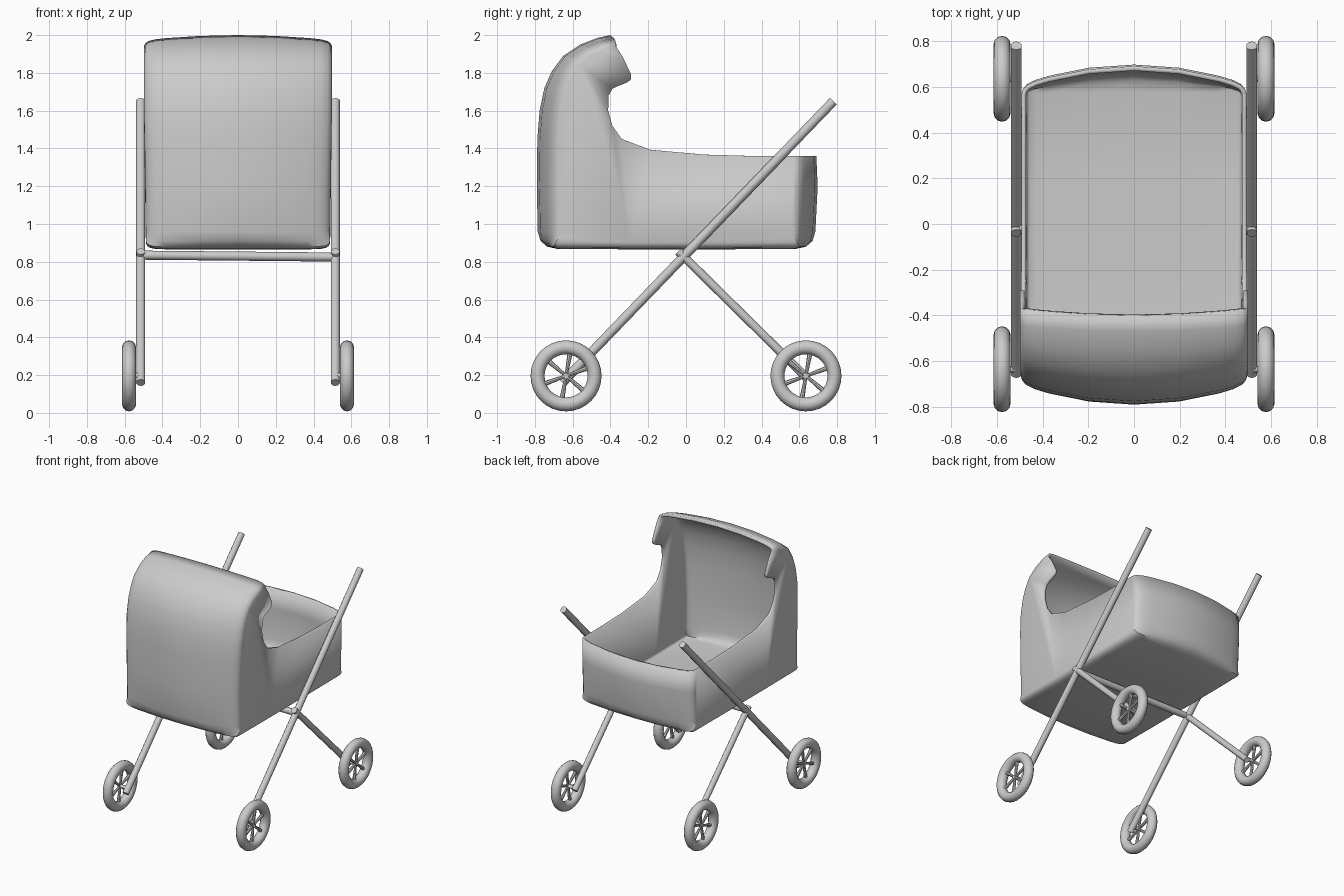
import bpy, bmesh, math
from mathutils import Vector

if "Cube" in bpy.data.objects:
    bpy.data.objects.remove(bpy.data.objects["Cube"])


def finish(name, bm, angle=40):
    me = bpy.data.meshes.new(name)
    bm.to_mesh(me)
    bm.free()
    ob = bpy.data.objects.new(name, me)
    bpy.context.collection.objects.link(ob)
    bpy.ops.object.select_all(action='DESELECT')
    ob.select_set(True)
    bpy.context.view_layer.objects.active = ob
    bpy.ops.object.shade_smooth_by_angle(angle=math.radians(angle))
    return ob


def tube(name, a, b, r, sides=10, r2=None):
    a, b = Vector(a), Vector(b)
    d = b - a
    bm = bmesh.new()
    bmesh.ops.create_cone(bm, cap_ends=True, segments=sides, radius1=r,
                          radius2=r if r2 is None else r2, depth=d.length)
    ob = finish(name, bm)
    ob.rotation_mode = 'QUATERNION'
    ob.rotation_quaternion = d.to_track_quat('Z', 'Y')
    ob.location = (a + b) / 2
    return ob


# Carrycot shell: centre-line profile (y, z) from hood rim, down the front, along the floor, up the foot
profile = [(-.40, 2.0), (-.47, 1.985), (-.56, 1.95), (-.65, 1.89), (-.71, 1.81), (-.75, 1.72),
           (-.775, 1.6), (-.787, 1.45), (-.79, 1.2), (-.785, .96), (-.77, .91), (-.735, .88), (-.68, .868),
           (-.3, .866), (.2, .866), (.58, .868), (.635, .88), (.67, .91), (.685, .96),
           (.697, 1.2), (.69, 1.36)]
# Side opening edge from foot back up to hood rim
opening = [(.35, 1.36), (.1, 1.367), (-.19, 1.393), (-.34, 1.45), (-.39, 1.52), (-.412, 1.6),
           (-.41, 1.68), (-.39, 1.715), (-.36, 1.73), (-.31, 1.75), (-.292, 1.765), (-.29, 1.79),
           (-.335, 1.885)]
half = [(.2, 0), (.38, 0), (.44, .002), (.475, .012), (.492, .032), (.498, .06)]  # x, corner inset
columns = [(-x, i) for x, i in reversed(half)] + [(0, 0)] + half


def taper(x, z):
    return x * (.98 + .02 * min(1, max(0, (z - 1.2) / .4)))


bm = bmesh.new()
grid = []
for k, (y, z) in enumerate(profile):
    p = Vector(profile[max(k - 1, 0)])
    q = Vector(profile[min(k + 1, len(profile) - 1)])
    t = (q - p).normalized()
    n = Vector((-t.y, t.x))            # points into the shell
    if k == 0:
        n = Vector((.4, -.92))
    if k == len(profile) - 1:
        n = Vector((-1, 0))
    row = []
    for x, inset in columns:
        bow = (x / .5) ** 2
        dy = n.x * inset * .6 + n.x * .085 * bow
        dz = n.y * inset * .6 + min(n.y, 0) * .03 * bow
        if k == 0:
            dy = .03 * bow
        row.append(bm.verts.new((taper(x, z + dz), y + dy, z + dz)))
    grid.append(row)
for r0, r1 in zip(grid, grid[1:]):
    for i in range(len(columns) - 1):
        bm.faces.new((r0[i], r0[i + 1], r1[i + 1], r1[i]))
# Side walls
for s, col in ((-1, 0), (1, -1)):
    rim = [bm.verts.new((s * taper(.498, z), y, z)) for y, z in opening]
    bm.faces.new([row[col] for row in grid] + rim)
bmesh.ops.recalc_face_normals(bm, faces=bm.faces)
bm.normal_update()
low = min(bm.faces, key=lambda f: f.calc_center_median().z)
if low.normal.z > 0:
    bmesh.ops.reverse_faces(bm, faces=bm.faces)
cot = finish("carrycot", bm, 50)
mod = cot.modifiers.new("wall", 'SOLIDIFY')
mod.thickness = .02
mod.offset = -1

# Frame and wheels
for s, side in ((-1, "left"), (1, "right")):
    x = s * .515
    tube(f"{side}_handle_tube", (x, -.655, .16), (x, .78, 1.65), .025)
    tube(f"{side}_rear_leg", (x, -.04, .855), (x, .645, .18), .023)
    for y, end in ((-.635, "front"), (.635, "rear")):
        c = Vector((s * .577, y, .196))
        bpy.ops.mesh.primitive_torus_add(location=c, rotation=(0, math.pi / 2, 0),
                                         major_radius=.151, minor_radius=.037,
                                         major_segments=32, minor_segments=12)
        tyre = bpy.context.object
        tyre.name = f"{side}_{end}_tyre"
        bpy.ops.object.shade_smooth_by_angle(angle=math.radians(40))
        tube(f"{side}_{end}_axle", (s * .51, y, .196), (s * .59, y, .196), .014)
        for i in range(6):
            a = math.radians(20 + 60 * i)
            d = Vector((0, math.cos(a), math.sin(a)))
            tube(f"{side}_{end}_spoke_{i + 1}", c, c + d * .135, .008, 8, .014)
tube("cross_bar", (-.515, -.02, .835), (.515, -.02, .825), .024)
